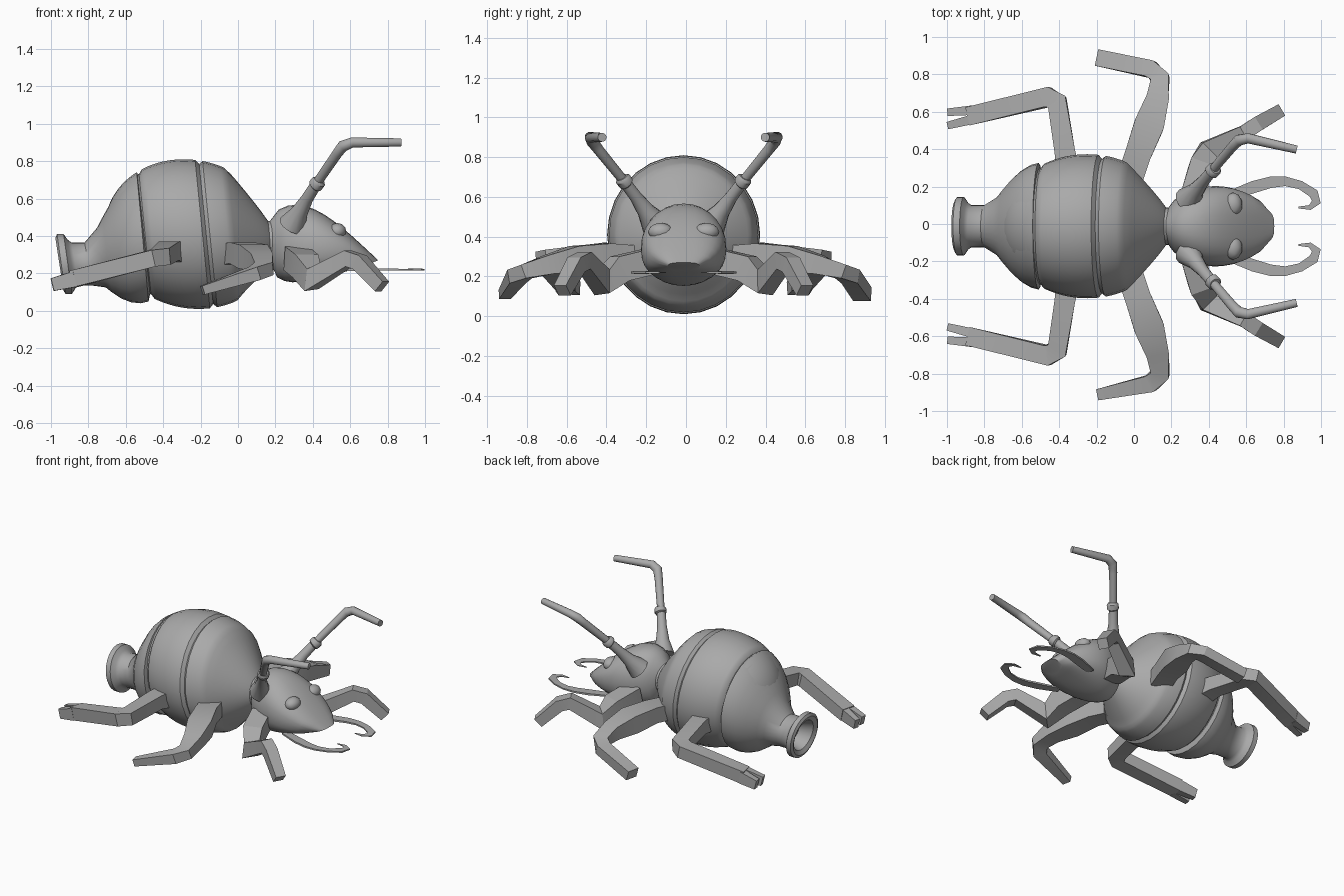
import bpy, bmesh
from math import sin, cos, pi, sqrt, radians, copysign
from mathutils import Vector

if "Cube" in bpy.data.objects:
    bpy.data.objects.remove(bpy.data.objects["Cube"])

MID_Y = -.012  # plane of symmetry

grey = bpy.data.materials.new("plain grey")
grey.use_nodes = True
colour = (.4, .4, .4, 1)
grey.diffuse_color = colour
grey.node_tree.nodes["Principled BSDF"].inputs["Base Color"].default_value = colour


def finish(name, bm, angle):
    """Turn a bmesh into a shaded object."""
    bmesh.ops.recalc_face_normals(bm, faces=bm.faces)
    mesh = bpy.data.meshes.new(name)
    bm.to_mesh(mesh)
    bm.free()
    mesh.materials.append(grey)
    mesh.shade_smooth()
    mesh.set_sharp_from_angle(angle=radians(angle))
    obj = bpy.data.objects.new(name, mesh)
    bpy.context.collection.objects.link(obj)


def skin(name, rings, angle):
    """Bridge rings of points and cap both ends."""
    bm = bmesh.new()
    loops = [[bm.verts.new(point) for point in ring] for ring in rings]
    for a, b in zip(loops, loops[1:]):
        for i in range(len(a)):
            bm.faces.new((a[i - 1], a[i], b[i], b[i - 1]))
    bm.faces.new(loops[0])
    bm.faces.new(loops[-1])
    finish(name, bm, angle)


def oval(x, z, half_width, half_height, lean, power=1):
    """Upright ring across the body; lean carries its top along x,
    and a power below one makes it boxier."""
    ring, sides = [], 28
    for i in range(sides):
        turn = 2 * pi * i / sides
        c, s = (copysign(abs(v) ** power, v) for v in (cos(turn), sin(turn)))
        ring.append(Vector((x + lean * c, MID_Y + half_width * s, z + half_height * c)))
    return ring


def limb(name, path, side, flat=1, sides=4):
    """Mitred limb through (x, y, z, width); flat is height over width."""
    points = [Vector((x, MID_Y + side * y, z)) for x, y, z, width in path]
    dirs = [(b - a).normalized() for a, b in zip(points, points[1:])]
    grow = sqrt(.5) if sides == 4 else .5
    rings = []
    for k, point in enumerate(points):
        before, after = dirs[max(k - 1, 0)], dirs[min(k, len(dirs) - 1)]
        tangent = (before + after).normalized()
        across = tangent.cross(Vector((0, 0, 1))).normalized()
        up = across.cross(tangent) * flat
        bend = (after - before).normalized()
        stretch = 1 / max(tangent.dot(before), .6) - 1
        ring = []
        for i in range(sides):
            turn = 2 * pi * (i + .5) / sides
            offset = (across * cos(turn) + up * sin(turn)) * grow * path[k][3]
            ring.append(point + offset + bend * offset.dot(bend) * stretch)
        rings.append(ring)
    skin(name, rings, 40 if sides > 4 else 25)


# Abdomen: rounded shell narrowing to the waist, with two sunken seams
steps, seams = 72, (23, 40)
shell = []
for i in range(1, steps):
    turn = pi * i / steps
    x = -.25 - .46 * cos(turn)
    swell = sin(turn) * (.95 if i in seams else 1) * (1 - 1.7 * max(0, x + .04))
    shell.append(oval(x, .41 - .2 * max(0, x), .385 * swell, .4 * swell, -.04 * swell))
skin("abdomen", shell, 35)

# Spout: hollow mouth, rolled lip and a neck flaring into the rear shell
spout = []
for x, radius in ((-.85, .08), (-.94, .11), (-.955, .14), (-.945, .16), (-.91, .16),
                  (-.89, .13), (-.87, .115), (-.8, .115), (-.73, .16), (-.7, .2),
                  (-.65, .26), (-.6, .305), (-.55, .335), (-.51, .345), (-.5, .31)):
    height = .25 + max(0, x + .8) / 2
    spout.append(oval(x, height, radius * .98, radius, -.02 - .05 * max(0, radius - .11)))
skin("spout", spout, 40)

# Neck joining abdomen and head
skin("neck", [oval(x, .37, .1, .11, 0) for x in (.1, .25)], 35)

# Head: full brow tapering to a broad, undercut snout
head, steps = [], 12
for i in range(steps + 1):
    t = i / steps
    top = .48 - .21 * t + .15 * sin(pi * t ** .7)
    bottom = .26 - .03 * t - .1 * sin(pi * sqrt(t))
    half_width = .08 + .135 * abs(sin(pi * t)) ** .6
    lean = .05 * t
    head.append(oval(.17 + .58 * t - lean, (top + bottom) / 2,
                     half_width, (top - bottom) / 2, lean, 1 - .3 * t))
skin("head", head, 35)

for side, label in ((1, "left"), (-1, "right")):
    # Eye
    bm = bmesh.new()
    bmesh.ops.create_icosphere(bm, subdivisions=2, radius=.05)
    bmesh.ops.scale(bm, vec=(1, 1.3, .9), verts=bm.verts)
    bmesh.ops.translate(bm, vec=(.53, MID_Y + side * .115, .425), verts=bm.verts)
    finish(label + "_eye", bm, 40)

    # Antenna: tapered socket, collar and bent feeler
    limb(label + "_antenna_socket", [
        (.29, .14, .46, .15), (.33, .19, .53, .09),
        (.37, .24, .6, .065), (.42, .3, .68, .06)], side, sides=12)
    limb(label + "_antenna_collar", [
        (.41, .285, .665, .06), (.415, .29, .67, .08),
        (.43, .305, .69, .08), (.435, .31, .7, .06)], side, sides=12)
    limb(label + "_antenna_feeler", [
        (.42, .3, .68, .05), (.53, .43, .84, .055), (.56, .46, .88, .06),
        (.61, .47, .9, .055), (.87, .41, .9, .045)], side, sides=12)

    # Flat hooked mandible
    hook = ((.5, .16, .05), (.64, .21, .065), (.73, .235, .06), (.81, .24, .05),
            (.89, .22, .045), (.96, .175, .05), (.975, .13, .04),
            (.94, .1, .025), (.88, .1, .01))
    limb(label + "_mandible", [(x, y, .22, width) for x, y, width in hook], side, flat=.2)

    # Front leg
    limb(label + "_front_leg", [
        (.31, .15, .28, .13), (.36, .32, .24, .13), (.4, .41, .17, .1),
        (.59, .5, .28, .08), (.65, .54, .26, .08), (.77, .61, .13, .07)], side)

    # Middle leg with a cut-off knee, its foot broader on the left
    foot = .09 if side > 0 else .06
    limb(label + "_middle_leg", [
        (-.02, .26, .3, .14), (.02, .38, .31, .14), (.08, .54, .29, .16),
        (.125, .68, .26, .12), (.14, .79, .225, .09), (.09, .84, .2, .09),
        (-.19, .9, .11, foot)], side, flat=.8)

    # Rear leg with a cut-off knee and a forked foot
    limb(label + "_rear_leg", [
        (-.35, .28, .31, .13), (-.37, .4, .32, .11), (-.41, .66, .29, .1),
        (-.46, .69, .28, .1), (-.88, .59, .17, .1)], side, flat=.9)
    for prong, start, tip in (("outer", .62, .61), ("inner", .57, .54)):
        limb(label + "_rear_foot_" + prong, [
            (-.87, start, .17, .05), (-.99, tip, .14, .04)], side, flat=1.7)
